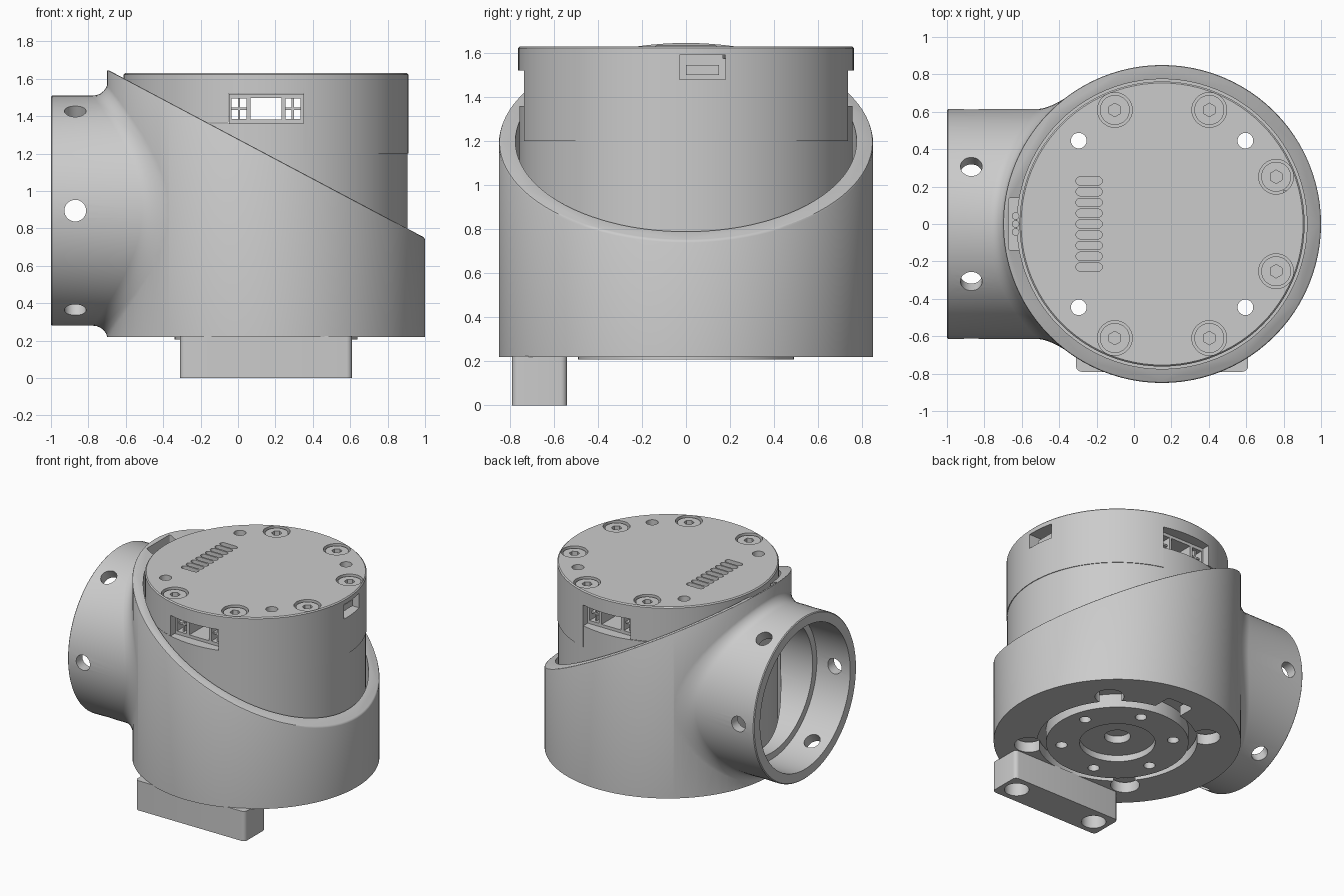
import bpy, bmesh
from math import sin, cos, pi, sqrt, radians
from mathutils import Vector, Matrix

if "Cube" in bpy.data.objects:
    bpy.data.objects.remove(bpy.data.objects["Cube"])

CX = 0.15  # x of the main vertical axis


def finish(name, bm):
    bmesh.ops.recalc_face_normals(bm, faces=bm.faces)
    me = bpy.data.meshes.new(name)
    bm.to_mesh(me)
    bm.free()
    ob = bpy.data.objects.new(name, me)
    bpy.context.collection.objects.link(ob)
    return ob


def cyl(name, r, a, b, c=(CX, 0), axis='Z', n=32):
    """Cylinder from a to b along an axis; c holds the two other coordinates."""
    bm = bmesh.new()
    bmesh.ops.create_cone(bm, cap_ends=True, segments=n, radius1=r, radius2=r, depth=b - a)
    m = (a + b) / 2
    if axis == 'Z':
        mat = Matrix.Translation((c[0], c[1], m))
    else:
        mat = Matrix.Translation((m, c[0], c[1])) @ Matrix.Rotation(pi / 2, 4, 'Y')
    bm.transform(mat)
    return finish(name, bm)


def box(name, lo, hi, rnd=0):
    bm = bmesh.new()
    bmesh.ops.create_cube(bm, size=1)
    for v in bm.verts:
        v.co = [l + (k + 0.5) * (h - l) for k, l, h in zip(v.co, lo, hi)]
    if rnd:
        ed = [e for e in bm.edges if abs(e.verts[0].co.z - e.verts[1].co.z) > 1e-4]
        bmesh.ops.bevel(bm, geom=ed, offset=rnd, segments=5, profile=0.5, affect='EDGES')
    return finish(name, bm)


def boolean(ob, tool, op='DIFFERENCE'):
    m = ob.modifiers.new('bool', 'BOOLEAN')
    m.object, m.operation, m.solver = tool, op, 'EXACT'
    bpy.context.view_layer.objects.active = ob
    bpy.ops.object.modifier_apply(modifier=m.name)
    bpy.data.objects.remove(tool)


def polar(r, deg):
    return (CX + r * cos(radians(deg)), r * sin(radians(deg)))


# Housing: cylinder sliced by a sloping plane, with a softened rim
bm = bmesh.new()
bmesh.ops.create_cone(bm, cap_ends=True, segments=96, radius1=0.85, radius2=0.85, depth=1.78,
                      matrix=Matrix.Translation((CX, 0, 1.11)))
cutres = bmesh.ops.bisect_plane(bm, geom=bm.verts[:] + bm.edges[:] + bm.faces[:], clear_outer=True,
                                plane_co=(-0.7, 0, 1.65), plane_no=(0.53, 0, 1))
rim = [g for g in cutres['geom_cut'] if isinstance(g, bmesh.types.BMEdge)]
top = bmesh.ops.contextual_create(bm, geom=rim)['faces'][0]
bmesh.ops.bevel(bm, geom=list(top.edges), offset=0.01, segments=2, profile=0.5, affect='EDGES')
housing = finish('housing', bm)

# Side tube: lofted rings that flare into the housing wall
R, F, ZC, N = 0.615, 0.08, 0.895, 96


def wall(y):
    return CX - sqrt(0.85 ** 2 - y * y)


rings = [(R - 0.006, lambda y: -1.0), (R, lambda y: -0.994)]
for i in range(7):
    p = i / 6 * pi / 2
    rings.append((R + F * (1 - cos(p)), lambda y, p=p: wall(y) - F * (1 - sin(p)) + 0.004))
rings.append((0.5, lambda y: -0.2))
bm = bmesh.new()
loops = []
for r, fx in rings:
    loop = []
    for k in range(N):
        t = 2 * pi * k / N
        y = r * sin(t)
        loop.append(bm.verts.new((fx(y), y, max(ZC + r * cos(t), 0.2205))))
    loops.append(loop)
for A, B in zip(loops, loops[1:]):
    for k in range(N):
        bm.faces.new((A[k], A[k - 1], B[k - 1], B[k]))
bm.faces.new(loops[0])
bm.faces.new(loops[-1])
boolean(housing, finish('tube_solid', bm), 'UNION')

# Hollow the housing and bore the tube in two steps
boolean(housing, cyl('c', 0.775, 0.30, 2.2, n=96))
boolean(housing, cyl('c', 0.54, -1.1, -0.72, (0, ZC), 'X', 96))
boolean(housing, cyl('c', 0.49, -0.8, 0.0, (0, ZC), 'X', 96))

# Six radial fixing holes in the tube
for k in range(3):
    bm = bmesh.new()
    bmesh.ops.create_cone(bm, cap_ends=True, segments=32, radius1=0.058, radius2=0.058, depth=1.5,
                          matrix=Matrix.Translation((-0.87, 0, ZC)) @ Matrix.Rotation(pi / 2 + k * pi / 3, 4, 'X'))
    boolean(housing, finish('c', bm))

# Lobed opening in the floor and the cable notch at the rim's high point
boolean(housing, cyl('c', 0.55, 0.1, 0.4, n=96))
for k in range(4):
    boolean(housing, cyl('c', 0.10, 0.1, 0.4, polar(0.61, 45 + 90 * k)))
boolean(housing, box('c', (CX - 0.11, 0.4, 0.1), (CX + 0.11, 0.68, 0.4), 0.03))
boolean(housing, box('c', (-0.67, -0.14, 1.5), (-0.58, 0.14, 1.8), 0.01))
for k in (-1, 0, 1):
    cyl('cable', 0.02, 1.4, 1.56, (-0.633, k * 0.043), n=16)

# Motor body and its cap, whose skirt drops lower on the +x side
motor = cyl('motor_body', 0.757, 0.31, 1.36, n=96)
cap = cyl('motor_cap', 0.762, 1.2, 1.63, n=96)
bm = bmesh.new()
bm.from_mesh(cap.data)
bmesh.ops.bevel(bm, geom=[e for e in bm.edges if min(v.co.z for v in e.verts) > 1.6],
                offset=0.008, segments=1, affect='EDGES')
bm.to_mesh(cap.data)
bm.free()
boolean(cap, box('c', (-1, -1, 1.1), (0.35, 1, 1.365)))
boolean(cap, box('c', (-0.05, -1, 1.34), (0.35, 1, 1.52)))
boolean(cap, box('c', (0.80, -0.03, 1.48), (1.1, 0.18, 1.59)))
box('side_socket', (0.78, 0.0, 1.50), (0.86, 0.15, 1.545))

# Through holes, vents, counterbored socket screws
for k in range(4):
    for ob in (cap, motor):
        boolean(ob, cyl('c', 0.042, 0.1, 1.8, polar(0.63, 45 + 90 * k)))
for k in range(-4, 5):
    y = k * 0.0575
    boolean(cap, box('c', (-0.31, y - 0.022, 1.60), (-0.17, y + 0.022, 1.7), 0.0215))
for a in (22.5, -22.5, 67.5, -67.5, 112.5, -112.5):
    p = polar(0.66, a)
    boolean(cap, cyl('c', 0.093, 1.575, 1.7, p))
    screw = cyl('cap_screw', 0.08, 1.56, 1.618, p)
    boolean(screw, cyl('c', 0.036, 1.585, 1.7, p, n=6))

# Connector panels in the front and back windows
for s in (-1, 1):
    y0, y1 = sorted((s * 0.68, s * 0.5))
    panel = box('connector_panel', (-0.049, y0, 1.361), (0.349, y1, 1.519))
    boolean(panel, box('c', (0.068, -1, 1.383), (0.232, 1, 1.497)))
    for x in (0.005, 0.293):
        boolean(panel, box('c', (x - 0.04, -1, 1.385), (x + 0.04, 1, 1.495)))
        ya, yb = sorted((s * 0.66, s * 0.54))
        box('socket_bar', (x - 0.006, ya, 1.38), (x + 0.006, yb, 1.50))
        box('socket_bar', (x - 0.042, ya, 1.434), (x + 0.042, yb, 1.446))

# Output rotor underneath: recessed centre, hub hole and six bolt holes
rotor = cyl('rotor', 0.49, 0.207, 0.34, n=96)
boolean(rotor, cyl('c', 0.26, 0.1, 0.255, n=64))
boolean(rotor, cyl('c', 0.09, 0.1, 0.32))
for k in range(6):
    boolean(rotor, cyl('c', 0.04, 0.1, 0.29, polar(0.385, 15 + 60 * k), n=24))

# Mounting block with two counterbores
block = box('mounting_block', (-0.31, -0.79, 0), (0.61, -0.54, 0.225), 0.03)
for s in (-1, 1):
    boolean(block, cyl('c', 0.085, -0.1, 0.13, (CX + s * 0.345, -0.665)))

# Smooth the round faces, keep the edges crisp
bpy.ops.object.select_all(action='SELECT')
bpy.context.view_layer.objects.active = housing
bpy.ops.object.shade_smooth_by_angle(angle=radians(30))
